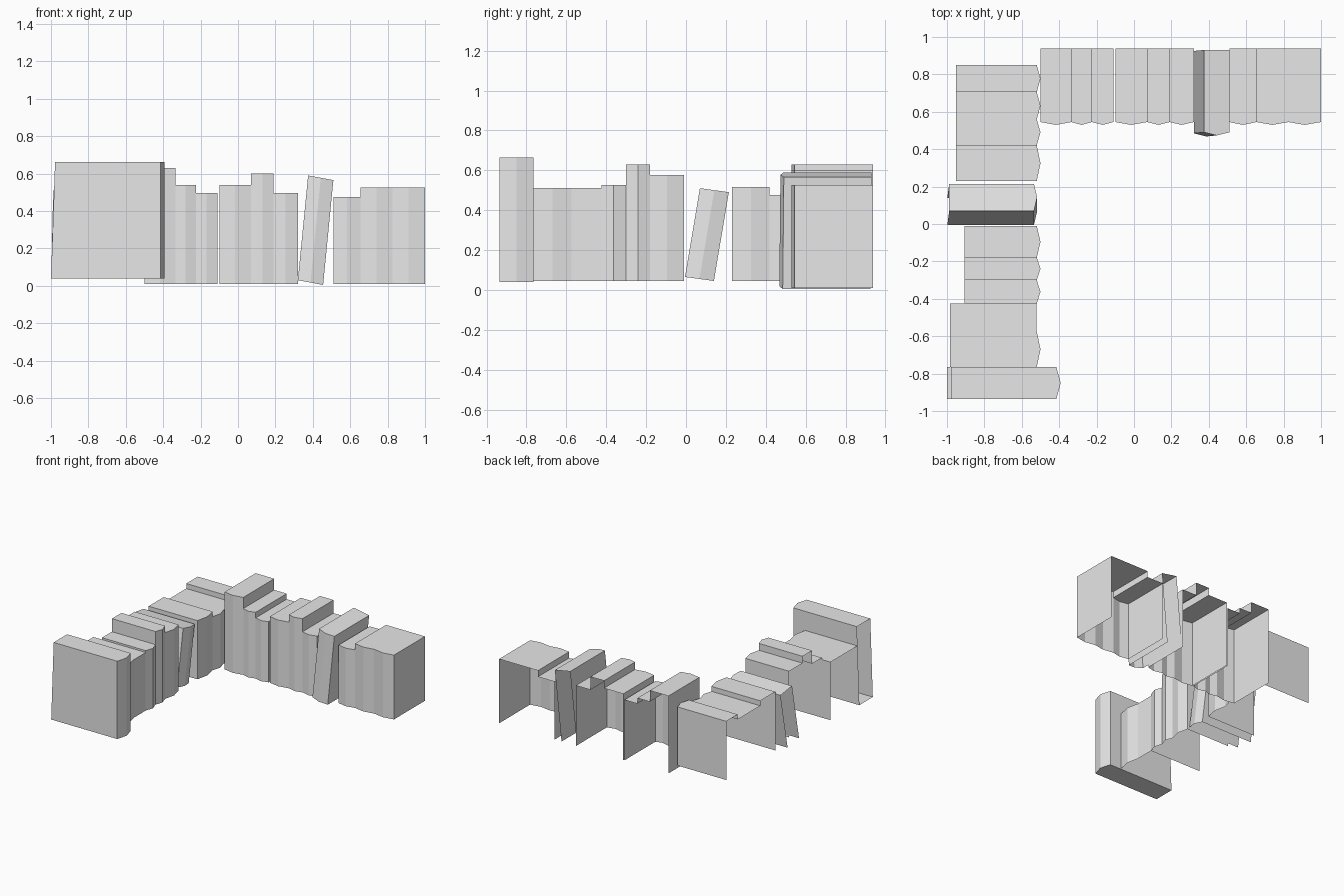
import bpy, bmesh

cube = bpy.data.objects.get("Cube")
if cube:
    bpy.data.objects.remove(cube, do_unlink=True)

grey = bpy.data.materials.new("light_grey")
grey.use_nodes = True
grey.diffuse_color = (0.8, 0.8, 0.8, 1)
grey.node_tree.nodes["Principled BSDF"].inputs["Base Color"].default_value = (0.8, 0.8, 0.8, 1)


def book_run(name, along_x, base, spine, peak, back, books, lean=(0, 0, 0), taper=0, closed=False):
    """Shell of touching books, open at the back. Each book is (start, end, top, ridged).
    lean = shift along row per height, rise per row step, shift in depth per height."""
    bm = bmesh.new()
    origin = books[0][0]

    def vert(u, v, z):
        up = z - base
        if v == back and up > 0:
            v += taper
        u, v, z = u + lean[0] * up, v + lean[2] * up, z + lean[1] * (u - origin)
        return bm.verts.new((u, v, z) if along_x else (v, u, z))

    def face(*points):
        bm.faces.new([vert(*p) for p in points])

    def wall(a, b, low, high):
        face((*a, low), (*b, low), (*b, high), (*a, high))

    for i, (start, end, top, ridged) in enumerate(books):
        # Spine with a central ridge
        outline = [(start, spine), (end, spine)]
        if ridged:
            outline.insert(1, ((start + end) / 2, peak))
        for a, b in zip(outline, outline[1:]):
            wall(a, b, base, top)
        # Top edge, and bottom edge where the book is closed
        rim = outline + [(end, back), (start, back)]
        face(*[(*p, top) for p in rim])
        if closed:
            face(*[(*p, base) for p in rim])
        # Covers at the run's ends, steps between books of unequal height
        if i == 0:
            wall((start, spine), (start, back), base, top)
        following = books[i + 1][2] if i + 1 < len(books) else base
        if following != top:
            wall((end, spine), (end, back), min(top, following), max(top, following))

    bmesh.ops.remove_doubles(bm, verts=bm.verts, dist=0.0005)
    bmesh.ops.recalc_face_normals(bm, faces=bm.faces)
    mesh = bpy.data.meshes.new(name)
    bm.to_mesh(mesh)
    bm.free()
    mesh.materials.append(grey)
    bpy.context.collection.objects.link(bpy.data.objects.new(name, mesh))


# Row along the back, spines facing the front
REAR = dict(along_x=True, base=0.01, spine=0.545, peak=0.53, back=0.937)
book_run("rear_books_corner", **REAR, books=[
    (-0.5, -0.335, 0.63, True), (-0.335, -0.225, 0.54, True), (-0.225, -0.11, 0.495, True)])
book_run("rear_books_middle", **REAR, books=[
    (-0.1, 0.07, 0.54, True), (0.07, 0.19, 0.6, True), (0.19, 0.32, 0.495, True)])
book_run("rear_books_end", **REAR, books=[
    (0.51, 0.655, 0.475, True), (0.655, 0.825, 0.525, True), (0.825, 1.0, 0.525, True)])
book_run("rear_leaning_book", True, 0.03, 0.485, 0.468, 0.925,
         [(0.32, 0.455, 0.59, True)], lean=(0.098, -0.185, 0.01))

# Row along the side, spines facing inward
SIDE = dict(along_x=False, base=0.045, spine=-0.52, peak=-0.5)
book_run("side_books_corner", **SIDE, back=-0.952, books=[
    (0.23, 0.42, 0.515, True), (0.42, 0.56, 0.475, True),
    (0.56, 0.705, 0.475, True), (0.705, 0.85, 0.515, True)])
book_run("side_books_middle", **SIDE, back=-0.907, books=[
    (-0.425, -0.3, 0.525, True), (-0.3, -0.18, 0.63, True), (-0.18, -0.01, 0.575, True)])
book_run("side_books_front", **SIDE, back=-0.983, books=[
    (-0.765, -0.575, 0.51, True), (-0.575, -0.425, 0.51, False)])
book_run("side_leaning_book", False, 0.065, -0.535, -0.518, -0.998,
         [(-0.005, 0.14, 0.51, True)], lean=(0.168, -0.138, 0), taper=0.01)
book_run("side_large_book", False, 0.04, -0.415, -0.392, -1.0,
         [(-0.935, -0.765, 0.663, True)], taper=0.022, closed=True)
